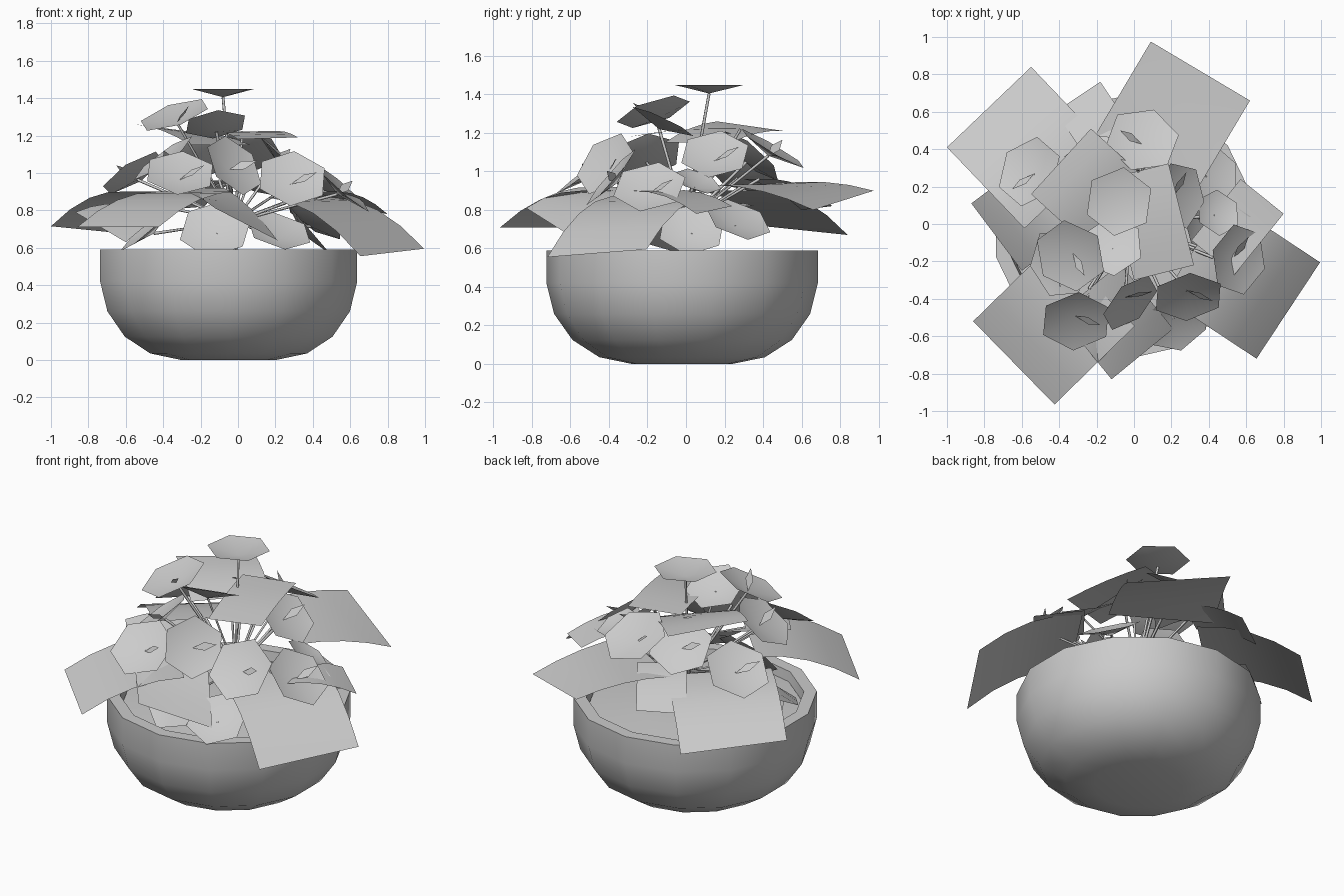
import bpy, bmesh, math
from mathutils import Vector

old = bpy.data.objects.get("Cube")
if old:
    bpy.data.objects.remove(old, do_unlink=True)

# One plain colour throughout
grey = bpy.data.materials.new("light_grey")
grey.use_nodes = True
colour = (0.6, 0.6, 0.6, 1)
grey.diffuse_color = colour
grey.node_tree.nodes["Principled BSDF"].inputs["Base Color"].default_value = colour

ROOT = Vector((-0.03, 0.0, 0.52))
CROWN = Vector((-0.02, 0.0, 0.74))


def finish(name, bm, angle=40):
    mesh = bpy.data.meshes.new(name)
    bm.to_mesh(mesh)
    bm.free()
    mesh.materials.append(grey)
    obj = bpy.data.objects.new(name, mesh)
    bpy.context.collection.objects.link(obj)
    bpy.ops.object.select_all(action="DESELECT")
    obj.select_set(True)
    bpy.context.view_layer.objects.active = obj
    bpy.ops.object.shade_smooth_by_angle(angle=math.radians(angle))


def lathe(name, profile, sides, centre):
    """Turn a profile of (radius, height) pairs, closing both ends."""
    bm = bmesh.new()
    rings = []
    for r, z in profile:
        rings.append([bm.verts.new((centre[0] + r * math.sin(2 * math.pi * i / sides),
                                    centre[1] + r * math.cos(2 * math.pi * i / sides), z))
                      for i in range(sides)])
    for a, b in zip(rings, rings[1:]):
        for i in range(sides):
            j = (i + 1) % sides
            bm.faces.new((a[i], a[j], b[j], b[i]))
    bm.faces.new(rings[0])
    bm.faces.new(rings[-1])
    bmesh.ops.recalc_face_normals(bm, faces=bm.faces)
    finish(name, bm)


def stem(name, tip):
    """Thin square stalk that rises from the soil and bends outward."""
    curve = bpy.data.curves.new(name, "CURVE")
    curve.dimensions = "3D"
    curve.bevel_depth = 0.008
    curve.bevel_resolution = 0
    points = (ROOT, CROWN.lerp(tip, 0.1), tip)
    line = curve.splines.new("POLY")
    line.points.add(len(points) - 1)
    for point, p in zip(line.points, points):
        point.co = (*p, 1)
    curve.materials.append(grey)
    obj = bpy.data.objects.new(name, curve)
    bpy.context.collection.objects.link(obj)


def leaf(name, a, b, length, inner_z, bulge):
    """Square leaf: outer edge a-b, running inward and arching upward."""
    a, b = Vector(a), Vector(b)
    flat = Vector((b.x - a.x, b.y - a.y, 0)).normalized()
    inward = Vector((-flat.y, flat.x, 0))
    if inward.dot(a + b) > 0:
        inward = -inward
    bm = bmesh.new()
    steps = 4
    rows = []
    for k in range(steps + 1):
        v = k / steps
        row = []
        for u in (0, 0.5, 1):
            p = a.lerp(b, u) + inward * length * v
            p.z += (inner_z - p.z) * v + bulge * 4 * v * (1 - v)
            row.append(bm.verts.new(p))
        rows.append(row)
    for r, s in zip(rows, rows[1:]):
        for i in range(2):
            bm.faces.new((r[i], r[i + 1], s[i + 1], s[i]))
    bmesh.ops.recalc_face_normals(bm, faces=bm.faces)
    if sum(f.normal.z for f in bm.faces) < 0:
        bmesh.ops.reverse_faces(bm, faces=bm.faces)
    end = rows[-1][1].co.copy()
    finish(name, bm, 60)
    stem(name + "_stem", end)


def flower(name, centre, normal, radius, spike=True):
    """Shallow six-sided cup on a stem, with a slim spike in the middle."""
    n = Vector(normal).normalized()
    centre = Vector(centre)
    up = Vector((0, 1, 0)) if n.z > 0.95 else Vector((0, 0, 1))
    v = (up - n * up.dot(n)).normalized()
    u = v.cross(n)
    bm = bmesh.new()
    low = centre - n * 0.045
    hub = bm.verts.new(low)
    rim = []
    for i in range(6):
        t = math.radians(60 * i + 8)
        rim.append(bm.verts.new(centre + (u * math.sin(t) + v * math.cos(t)) * radius))
    for i in range(6):
        bm.faces.new((hub, rim[i - 1], rim[i]))
    bmesh.ops.recalc_face_normals(bm, faces=bm.faces)
    if sum((f.normal.dot(n) for f in bm.faces)) < 0:
        bmesh.ops.reverse_faces(bm, faces=bm.faces)
    finish(name, bm, 60)
    stem(name + "_stem", low)
    if spike:
        # Flat pointed blade leaning sideways out of the cup
        bm = bmesh.new()
        along = (n * 0.6 + u * 0.8).normalized()
        side = v * 0.025
        pts = (low, low + along * 0.08 + side, low + along * 0.16, low + along * 0.08 - side)
        bm.faces.new([bm.verts.new(p) for p in pts])
        finish(name + "_spike", bm)


# Bowl with a thick rim, and the soil inside it
centre = (-0.05, -0.02)
lathe("bowl", [(0.26, 0), (0.43, 0.035), (0.57, 0.125), (0.665, 0.26), (0.705, 0.42),
               (0.705, 0.59), (0.63, 0.59), (0.62, 0.5)], 14, centre)
lathe("soil", [(0.62, 0.5), (0.62, 0.53), (0.4, 0.55), (0.2, 0.56)], 14, centre)

# Square leaves: outer corners, length, inner height, arch
leaves = {
    "back_right_leaf": ((-1.0, 0.41, 0.715), (-0.55, 0.84, 0.67), 0.6, 0.9, 0.06),
    "back_left_leaf": ((0.09, 0.975, 0.9), (0.62, 0.66, 0.8), 0.6, 0.93, 0.03),
    "front_right_leaf": ((-0.86, -0.52, 0.71), (-0.425, -0.965, 0.71), 0.6, 0.9, 0.05),
    "front_left_leaf": ((0.995, -0.205, 0.595), (0.655, -0.72, 0.555), 0.6, 0.87, 0.07),
    "front_leaf": ((-0.12, -0.83, 0.81), (0.21, -0.56, 0.64), 0.45, 0.92, 0.03),
    "right_leaf": ((-0.87, 0.11, 0.79), (-0.6, -0.25, 0.63), 0.42, 0.82, 0.03),
    "left_leaf": ((0.57, 0.24, 0.82), (0.8, 0.055, 0.78), 0.42, 0.9, 0.03),
    "back_leaf": ((-0.18, 0.76, 0.82), (-0.42, 0.6, 0.8), 0.36, 0.96, 0.03),
    "upper_leaf": ((-0.55, 0.16, 1.26), (-0.23, 0.51, 1.21), 0.4, 1.15, 0.02),
    "inner_leaf": ((0.0, -0.3, 1.18), (0.32, -0.22, 1.19), 0.56, 1.22, 0.015),
}
for name, spec in leaves.items():
    leaf(name, *spec)

# Cupped flowers: centre, facing direction, radius
flower("top_flower", (-0.08, 0.12, 1.45), (0, 0, 1), 0.185, False)
flower("upper_flower", (-0.12, -0.12, 1.26), (-0.1, 0.4, 0.85), 0.175, False)
flowers = [
    ((-0.34, -0.17, 1.31), (-0.3, -0.3, 0.9), 0.2),
    ((0.045, 0.45, 1.12), (0.1, 0.5, 0.85), 0.2),
    ((-0.56, 0.28, 1.0), (-0.5, 0.3, 0.8), 0.195),
    ((-0.31, -0.52, 1.0), (0.05, -0.6, 0.8), 0.195),
    ((0.56, -0.19, 0.92), (0.65, -0.1, 0.75), 0.195),
    ((0.29, -0.39, 0.97), (0.1, -0.75, 0.65), 0.195),
    ((-0.02, -0.42, 1.04), (0.6, -0.6, 0.5), 0.185),
    ((0.24, 0.15, 1.09), (0.62, -0.03, 0.7), 0.185),
    ((-0.2, 0.34, 1.08), (-0.25, 0.6, 0.7), 0.19),
    ((-0.4, -0.21, 1.08), (-0.55, -0.15, 0.75), 0.195),
]
for i, spec in enumerate(flowers):
    flower(f"flower_{i + 1}", *spec)

# Lower six-sided leaves, most of them drooping near the rim
low_leaves = [
    ((-0.12, -0.46, 0.7), (-0.1, -0.7, 0.6), 0.2),
    ((0.22, -0.53, 0.69), (0.2, -0.5, 0.8), 0.18),
    ((0.38, 0.03, 0.7), (0.7, 0.0, 0.6), 0.18),
    ((-0.48, -0.05, 0.71), (-0.6, -0.1, 0.7), 0.2),
    ((0.41, 0.27, 0.75), (0.5, 0.3, 0.8), 0.18),
    ((0.45, 0.06, 0.95), (0.4, 0.3, 0.85), 0.13),
]
for i, spec in enumerate(low_leaves):
    flower(f"low_leaf_{i + 1}", *spec, False)
